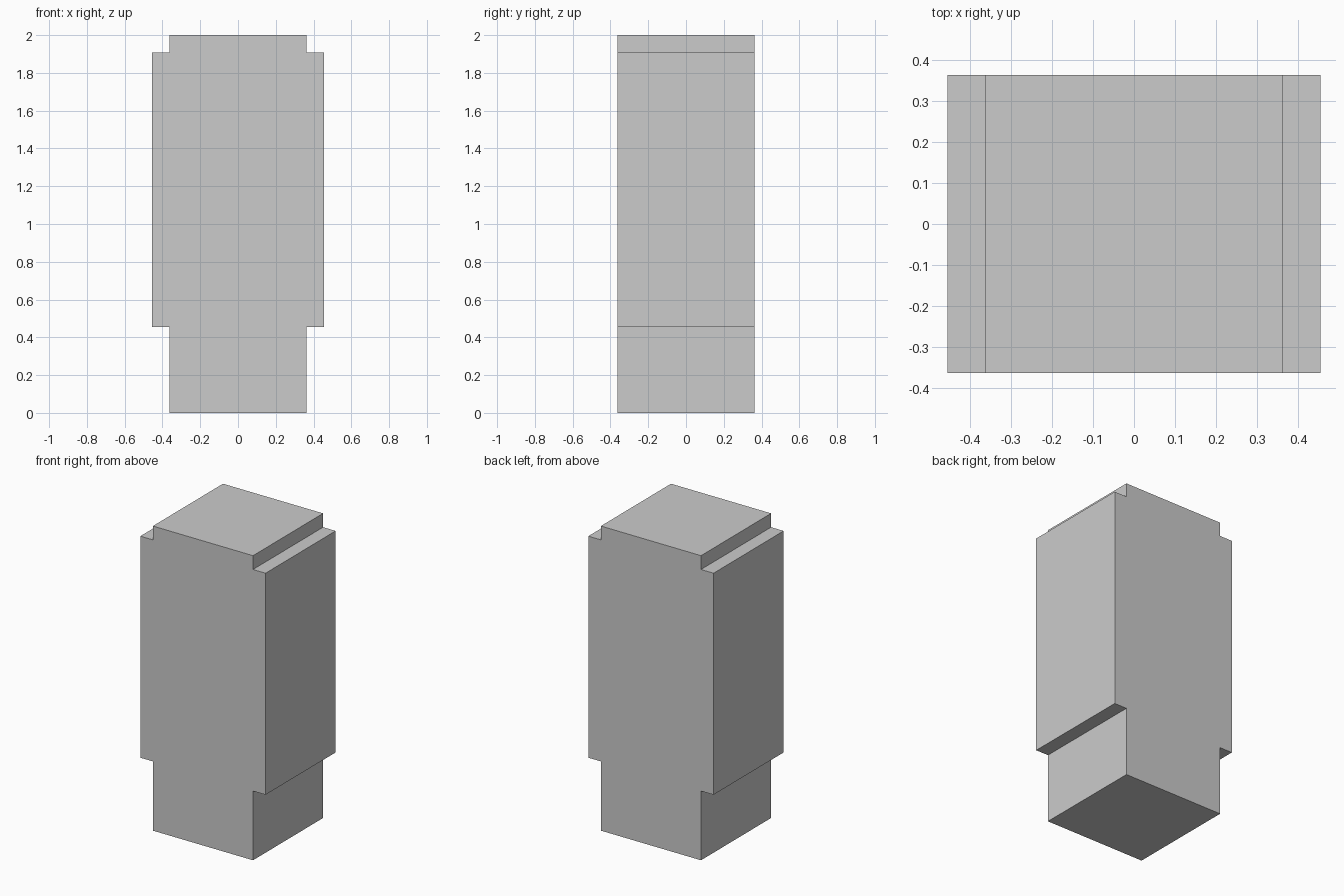
import bpy, bmesh

if "Cube" in bpy.data.objects:
    bpy.data.objects.remove(bpy.data.objects["Cube"])

U = 2 / 22            # the model follows a 22-unit-high grid
DEPTH = 8 * U         # front-to-back size

# Right half of the stepped front outline (x, z), bottom to top
half = [(4, 0), (4, 5), (5, 5), (5, 21), (4, 21), (4, 22)]
outline = half + [(-x, z) for x, z in reversed(half)]

# Block body: mirrored outline extruded from front to back
bm = bmesh.new()
front = bm.faces.new([bm.verts.new((x * U, -DEPTH / 2, z * U)) for x, z in outline])
ext = bmesh.ops.extrude_face_region(bm, geom=[front], use_keep_orig=True)
new_verts = [g for g in ext["geom"] if isinstance(g, bmesh.types.BMVert)]
bmesh.ops.translate(bm, verts=new_verts, vec=(0, DEPTH, 0))
bmesh.ops.recalc_face_normals(bm, faces=bm.faces)

mesh = bpy.data.meshes.new("stepped_block")
bm.to_mesh(mesh)
bm.free()
bpy.context.collection.objects.link(bpy.data.objects.new("stepped_block", mesh))
